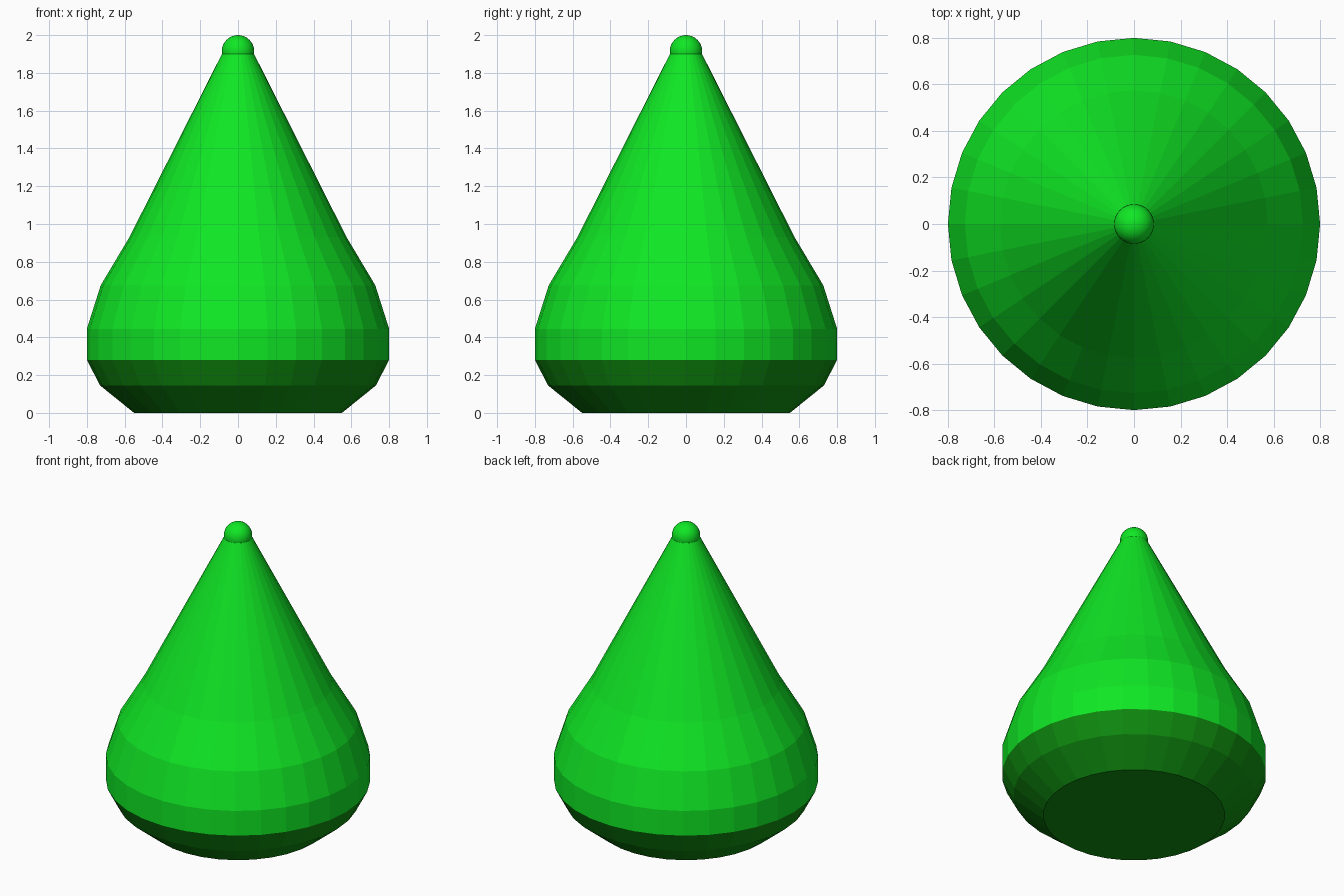
import bpy
import bmesh
import math

if "Cube" in bpy.data.objects:
    bpy.data.objects.remove(bpy.data.objects["Cube"])

SIDES = 32


def make_material(name, color):
    mat = bpy.data.materials.new(name)
    mat.use_nodes = True
    mat.diffuse_color = color
    mat.node_tree.nodes["Principled BSDF"].inputs["Base Color"].default_value = color
    return mat


bright_green = make_material("bright green", (0.005, 0.8, 0.018, 1))
dark_green = make_material("dark green", (0.005, 0.28, 0.005, 1))


def lathe(name, profile, mat, cap_bottom=False):
    """Spin a (radius, height) profile into flat-faced rings."""
    bm = bmesh.new()
    rings = []
    for r, z in profile:
        rings.append([bm.verts.new((r * math.cos(math.tau * i / SIDES),
                                    r * math.sin(math.tau * i / SIDES), z))
                      for i in range(SIDES)])
    for low, high in zip(rings, rings[1:]):
        for i in range(SIDES):
            j = (i + 1) % SIDES
            bm.faces.new((low[i], low[j], high[j], high[i]))
    if cap_bottom:
        bm.faces.new(rings[0][::-1])
    else:
        bm.faces.new(rings[-1])
    mesh = bpy.data.meshes.new(name)
    bm.to_mesh(mesh)
    bm.free()
    mesh.materials.append(mat)
    obj = bpy.data.objects.new(name, mesh)
    bpy.context.collection.objects.link(obj)
    return obj


# Dark tapered base
lathe("base", [(0.55, 0), (0.73, 0.145), (0.8, 0.28)], dark_green, cap_bottom=True)

# Rounded belly rising into a straight cone
lathe("cone_body", [(0.8, 0.28), (0.8, 0.445), (0.727, 0.675),
                    (0.575, 0.93), (0.075, 1.92)], bright_green)

# Smooth round tip
bpy.ops.mesh.primitive_uv_sphere_add(segments=32, ring_count=16, radius=0.086,
                                     location=(0, 0, 1.914))
tip = bpy.context.object
tip.name = "tip"
tip.data.materials.append(bright_green)
bpy.ops.object.shade_smooth()
